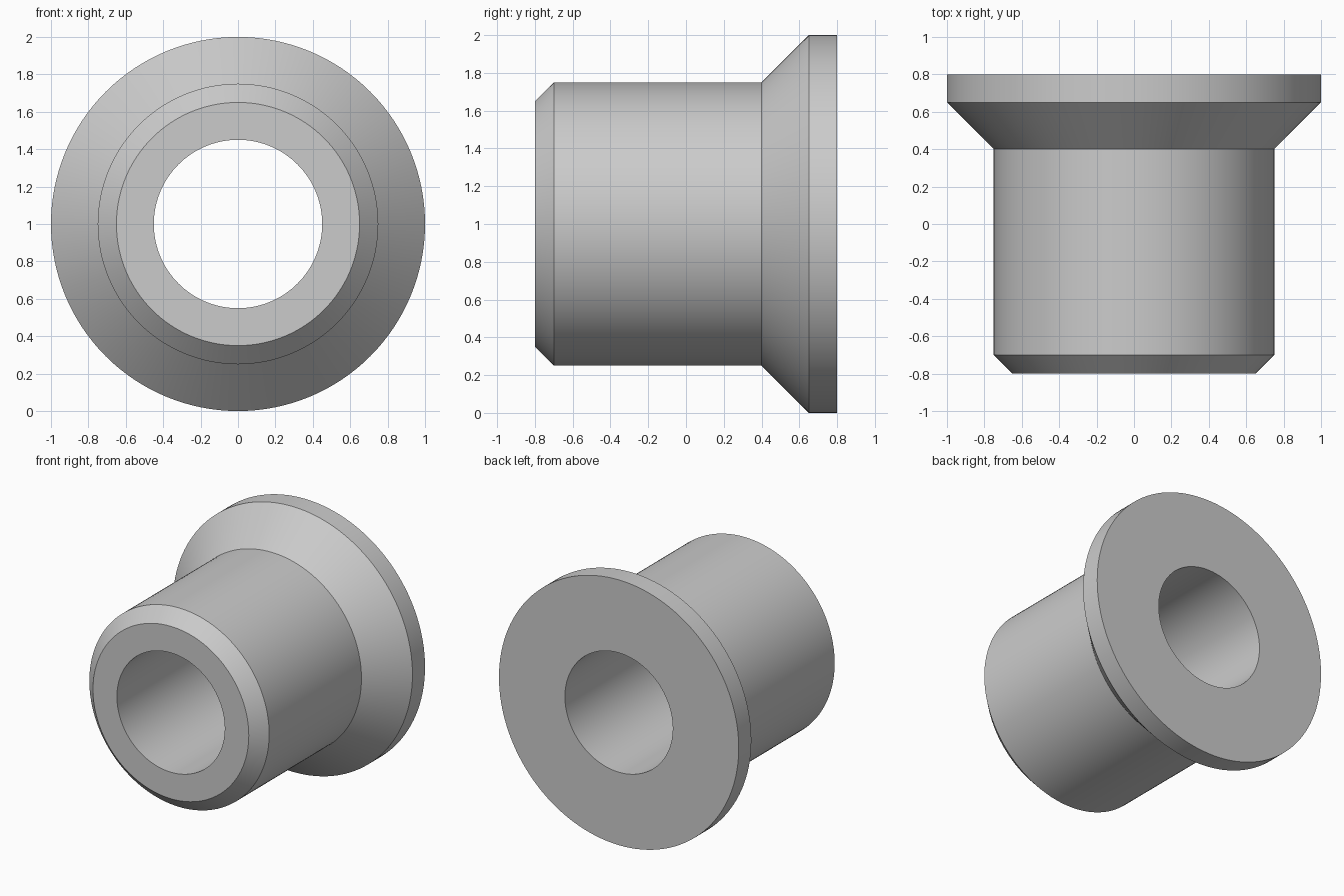
import bpy
import bmesh
import math
from mathutils import Matrix, Vector

cube = bpy.data.objects.get("Cube")
if cube:
    bpy.data.objects.remove(cube, do_unlink=True)

SEGMENTS = 128

steel = bpy.data.materials.new("plain grey")
steel.use_nodes = True
grey = (0.6, 0.6, 0.6, 1)
steel.diffuse_color = grey
steel.node_tree.nodes["Principled BSDF"].inputs["Base Color"].default_value = grey

# Closed cross-section as (radius, y): bore, chamfered nose, barrel, flared flange
profile = [(0.45, -0.8), (0.65, -0.8), (0.75, -0.7), (0.75, 0.4),
           (1, 0.65), (1, 0.8), (0.45, 0.8)]

# Revolve the section around the y axis
bm = bmesh.new()
verts = [bm.verts.new((r, y, 0)) for r, y in profile]
edges = [bm.edges.new((v, verts[(i + 1) % len(verts)])) for i, v in enumerate(verts)]
bmesh.ops.spin(bm, geom=verts + edges, cent=(0, 0, 0), axis=(0, 1, 0),
               angle=math.tau, steps=SEGMENTS, use_merge=True)
bmesh.ops.remove_doubles(bm, verts=bm.verts[:], dist=0.0001)
bmesh.ops.recalc_face_normals(bm, faces=bm.faces[:])

# Stand the flange rim on the ground
bmesh.ops.transform(bm, matrix=Matrix.Translation(Vector((0, 0, 1))), verts=bm.verts[:])

mesh = bpy.data.meshes.new("flanged_bushing")
bm.to_mesh(mesh)
bm.free()
mesh.materials.append(steel)
bushing = bpy.data.objects.new("flanged_bushing", mesh)
bpy.context.collection.objects.link(bushing)

# Smooth round walls, crisp rims
bpy.ops.object.select_all(action="DESELECT")
bushing.select_set(True)
bpy.context.view_layer.objects.active = bushing
bpy.ops.object.shade_smooth_by_angle(angle=math.radians(30))
